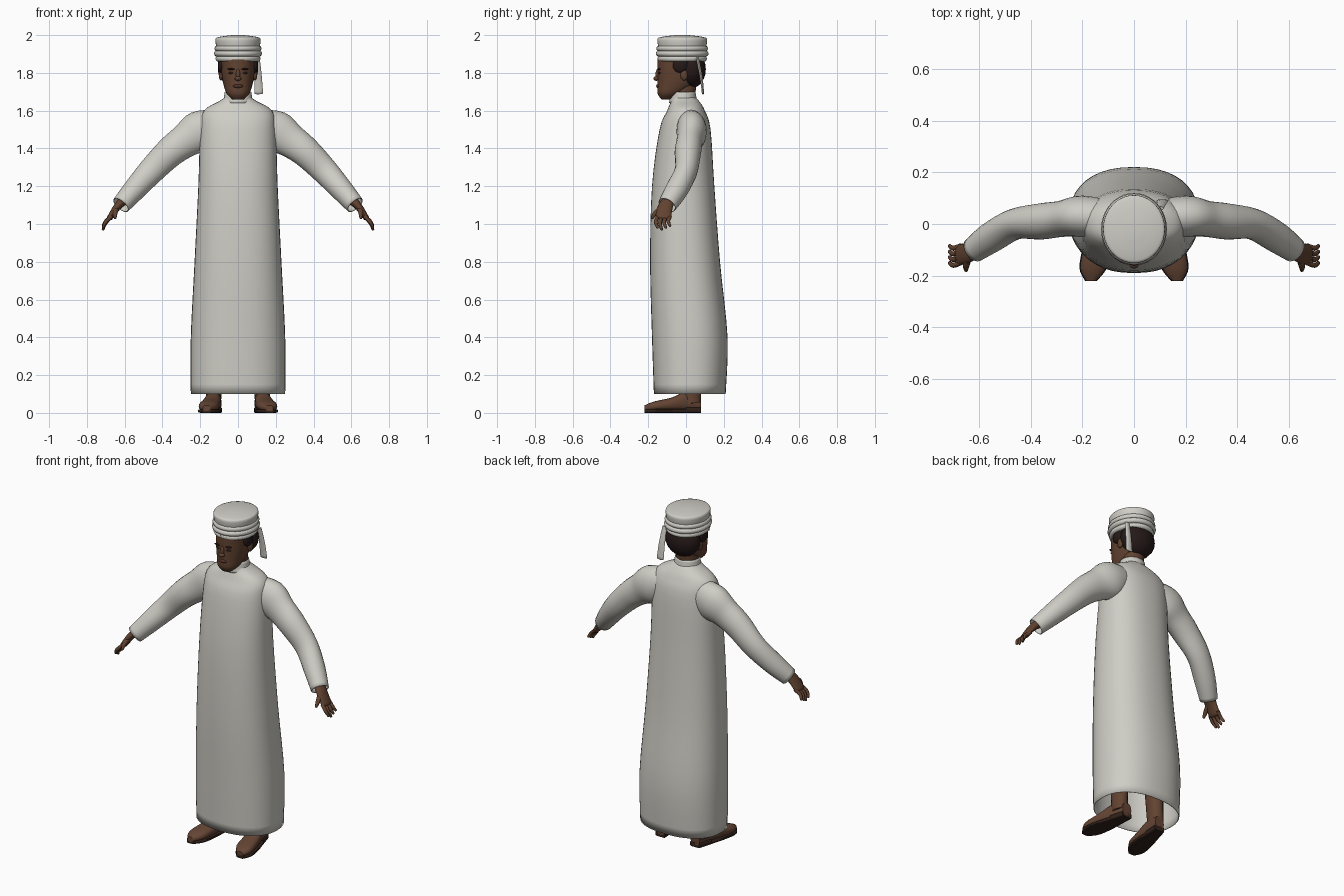
import bpy, math
from mathutils import Vector

cube = bpy.data.objects.get("Cube")
if cube:
    bpy.data.objects.remove(cube)


def material(name, *rgb):
    mat = bpy.data.materials.new(name)
    mat.use_nodes = True
    mat.diffuse_color = (*rgb, 1)
    mat.node_tree.nodes["Principled BSDF"].inputs["Base Color"].default_value = (*rgb, 1)
    return mat


cloth = material("off white cloth", .62, .61, .56)
skin = material("brown skin", .12, .055, .03)
hair = material("dark hair", .02, .01, .01)
leather = material("brown leather", .13, .06, .035)
sole = material("dark sole", .03, .015, .01)
lip = material("dark lips", .08, .03, .02)

right, back, up = Vector((1, 0, 0)), Vector((0, 1, 0)), Vector((0, 0, 1))


def refine(rows, steps=4):
    """Smooth curve through every row of numbers."""
    result = []
    last = len(rows) - 1
    for i in range(last):
        quads = list(zip(rows[max(i - 1, 0)], rows[i], rows[i + 1], rows[min(i + 2, last)]))
        for k in range(steps):
            t = k / steps
            result.append([q + t * (r - p) / 2 + t * t * (p - 2.5 * q + 2 * r - s / 2)
                           + t ** 3 * (1.5 * (q - r) + (s - p) / 2) for p, q, r, s in quads])
    return result + [list(rows[-1])]


def ring(centre, u, v, size_u, size_v, sides, power=2):
    """Superellipse cross-section spanned by u and v."""
    points = []
    for i in range(sides):
        angle = math.tau * i / sides
        c, s = math.cos(angle), math.sin(angle)
        points.append(centre + u * size_u * math.copysign(abs(c) ** (2 / power), c)
                      + v * size_v * math.copysign(abs(s) ** (2 / power), s))
    return points


def finish(ob, name, mat, mirror):
    ob.name = ob.data.name = name
    ob.data.materials.append(mat)
    bpy.ops.object.select_all(action="DESELECT")
    ob.select_set(True)
    bpy.context.view_layer.objects.active = ob
    bpy.ops.object.transform_apply(location=True, rotation=True, scale=True)
    bpy.ops.object.mode_set(mode="EDIT")
    bpy.ops.mesh.select_all(action="SELECT")
    bpy.ops.mesh.normals_make_consistent(inside=False)
    bpy.ops.object.mode_set(mode="OBJECT")
    bpy.ops.object.shade_smooth_by_angle(angle=math.radians(50))
    if mirror:
        ob.modifiers.new("mirror", "MIRROR")


def loft(name, rings, mat, capped=True, mirror=False):
    """Skin a list of rings."""
    n = len(rings[0])
    verts = [point for each in rings for point in each]
    faces = [(j * n + i, j * n + (i + 1) % n, (j + 1) * n + (i + 1) % n, (j + 1) * n + i)
             for j in range(len(rings) - 1) for i in range(n)]
    if capped:
        faces += [tuple(range(n)), tuple(range(len(verts) - n, len(verts)))]
    mesh = bpy.data.meshes.new(name)
    mesh.from_pydata(verts, [], faces)
    ob = bpy.data.objects.new(name, mesh)
    bpy.context.collection.objects.link(ob)
    finish(ob, name, mat, mirror)
    return ob


def stack(name, rows, mat, power=2, capped=True):
    """Upright part from rows of height, half width, front and back."""
    rings = [ring(Vector((0, (front + rear) / 2, z)), right, back, wide, (rear - front) / 2, 40, power)
             for z, wide, front, rear in refine(rows)]
    return loft(name, rings, mat, capped)


def tube(name, rows, mat, wide=back, sides=16, capped=True):
    """Mirrored limb from rows of x, y, z and two radii, with a rounded tip."""
    rows = refine(rows)
    centres = [Vector(row[:3]) for row in rows]
    rings = []
    for i, row in enumerate(rows):
        along = (centres[min(i + 1, len(rows) - 1)] - centres[max(i - 1, 0)]).normalized()
        u = (wide - along * wide.dot(along)).normalized()
        v = along.cross(u)
        rings.append(ring(centres[i], u, v, row[3], row[4], sides))
    if capped:
        a, b = row[3:]
        rings.append(ring(centres[-1] + along * b / 2, u, v, a / 2, b / 2, sides))
    return loft(name, rings, mat, capped, mirror=True)


def ball(name, centre, size, mat, mirror=True):
    bpy.ops.mesh.primitive_uv_sphere_add(segments=24, ring_count=12, location=centre)
    bpy.context.object.scale = size
    finish(bpy.context.object, name, mat, mirror)


# Long robe, open at the hem, with a standing collar
robe = stack("robe", [(.1, .25, -.17, .21), (.4, .25, -.18, .22), (.8, .23, -.19, .18),
                      (1.2, .21, -.18, .15), (1.5, .2, -.14, .13), (1.6, .18, -.1, .1),
                      (1.65, .1, -.08, .07), (1.67, .07, -.08, .05)], cloth, 2.3, capped=False)
collar = stack("collar", [(1.64, .08, -.09, .06), (1.7, .07, -.08, .05)], cloth, capped=False)

# Sleeves
sleeves = tube("sleeves", [(.1, .02, 1.53, .07, .08), (.2, .03, 1.49, .08, .11),
                           (.28, .02, 1.44, .07, .09), (.36, .01, 1.38, .07, .08),
                           (.46, 0, 1.28, .06, .07), (.55, -.05, 1.18, .06, .06),
                           (.62, -.1, 1.1, .05, .05)], cloth, sides=24, capped=False)
for garment in (robe, collar, sleeves):
    garment.modifiers.new("thickness", "SOLIDIFY").thickness = .004

# Hands: palm, four fingers by rule, thumb
tube("palms", [(.59, -.08, 1.14, .03, .03), (.64, -.11, 1.09, .04, .02),
               (.68, -.12, 1.03, .04, .015)], skin)
for k, label in enumerate(("index", "middle", "ring", "little")):
    y = -.15 + k * .022
    drop = .07 - .01 * abs(k - 1)
    tube(label + "_fingers", [(.67, y, 1.04, .01, .01), (.7, y - .01, 1.04 - drop / 2, .01, .01),
                              (.715, y, 1.04 - drop, .007, .007)], skin, sides=10)
tube("thumbs", [(.64, -.12, 1.09, .015, .015), (.65, -.16, 1.06, .013, .013),
                (.65, -.18, 1.03, .007, .007)], skin, wide=right, sides=10)

# Neck and head
stack("neck", [(1.62, .06, -.07, .04), (1.77, .06, -.08, .06)], skin)
stack("head", [(1.66, .03, -.13, -.08), (1.69, .06, -.15, -.02), (1.74, .077, -.15, .05),
               (1.8, .087, -.15, .08), (1.88, .09, -.15, .08)], skin, 2.2)

# Face
ball("nose_bridge", (0, -.15, 1.79), (.012, .012, .03), skin, mirror=False)
ball("nose_tip", (0, -.157, 1.77), (.018, .015, .012), skin, mirror=False)
ball("lips", (0, -.148, 1.73), (.026, .01, .01), lip, mirror=False)
ball("eyes", (.035, -.14, 1.8), (.015, .008, .006), sole)
ball("brows", (.035, -.142, 1.82), (.022, .01, .005), hair)
ball("ears", (.09, -.01, 1.79), (.012, .02, .03), skin)

# Hair at the back and temples
ball("hair", (0, .03, 1.82), (.107, .075, .1), hair, mirror=False)
ball("sideburns", (.09, -.03, 1.84), (.017, .04, .04), hair)

# Wrapped turban: cloth rolls, a flat crown and a hanging tail
crown = [(1.87, .1), (1.97, .12), (1.99, .1), (2, .03)]
stack("turban_crown", [(z, w, -.02 - w * 1.1, w * 1.1 - .02) for z, w in crown], cloth)
for k in range(4):
    bpy.ops.mesh.primitive_torus_add(major_segments=40, minor_segments=10, minor_radius=.016,
                                     major_radius=.1 + .012 * math.sin(k + .3),
                                     location=(0, -.02, 1.875 + k * .027))
    bpy.context.object.scale.y = 1.1
    finish(bpy.context.object, "turban_roll", cloth, False)
tail = tube("turban_tail", [(.1, .06, 1.88, .015, .008), (.106, .08, 1.78, .02, .008),
                            (.11, .09, 1.69, .023, .006)], cloth, wide=right, sides=10)
tail.modifiers.clear()

# Legs
tube("legs", [(.13, .03, .05, .04, .05), (.12, .02, .4, .05, .06)], skin, wide=right)


def shoe_part(name, rows, mat, low, power):
    """Mirrored part from rows of y, half width and top, toes turned out."""
    rings = [ring(Vector((.13 - y / 6, y, (low + top) / 2)), right, up, wide, (top - low) / 2, 20, power)
             for y, wide, top in refine(rows)]
    loft(name, rings, mat, mirror=True)


# Shoes, with soles and heels following the same outline
outline = [(-.22, .02, .04), (-.17, .05, .06), (-.08, .05, .08), (0, .04, .11), (.08, .03, .09)]
shoe_part("shoes", outline, leather, .01, 2.4)
for name, part, height in (("soles", outline, .02), ("heels", outline[3:], .03)):
    shoe_part(name, [(y, wide + .003, height) for y, wide, top in part], sole, 0, 5)
